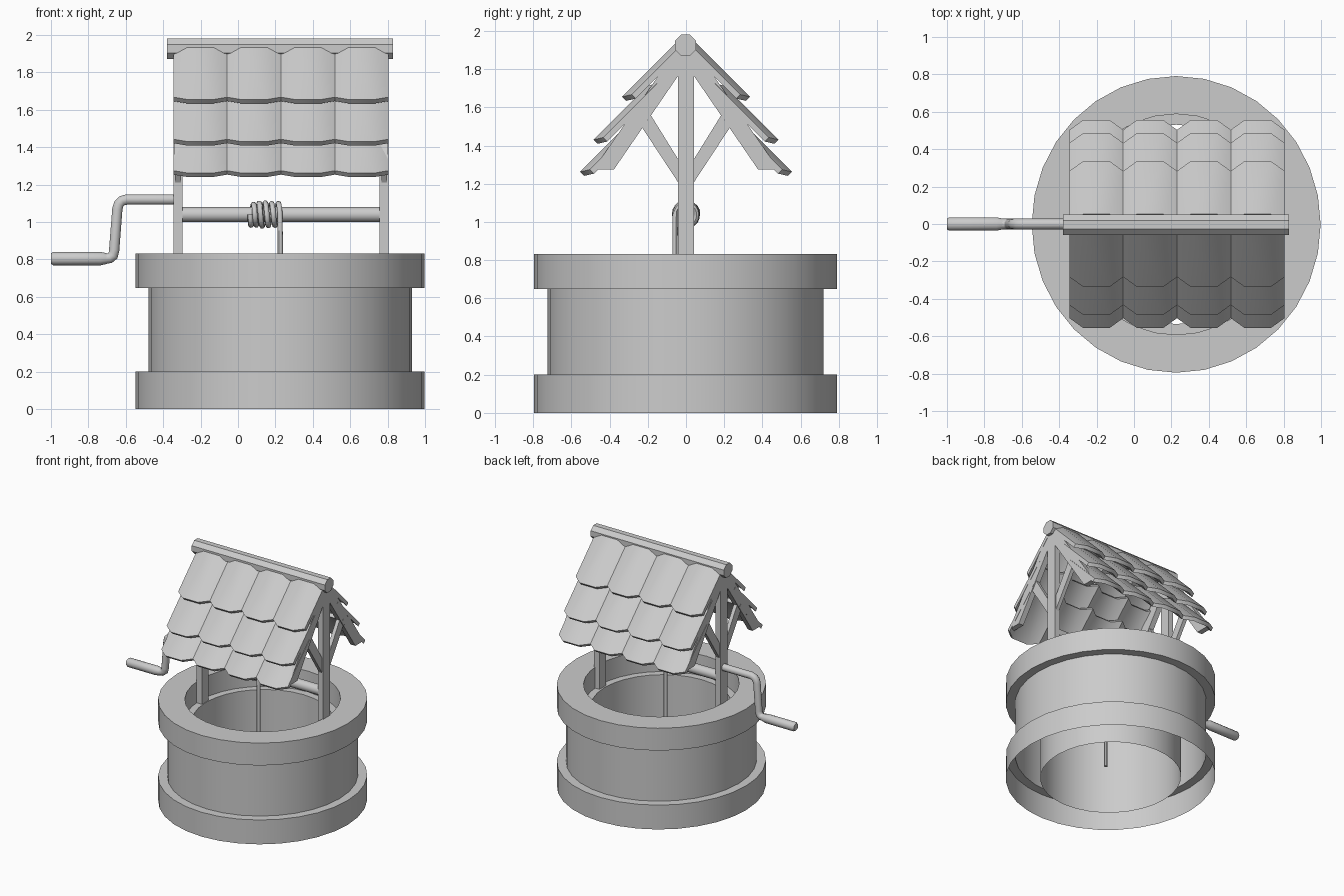
import bpy, bmesh, math
from mathutils import Vector

if "Cube" in bpy.data.objects:
    bpy.data.objects.remove(bpy.data.objects["Cube"])

CX = 0.2255                    # well centre in x
POSTS = (-0.321, 0.781)        # end frame positions in x


def make(name, verts, faces, smooth=None):
    me = bpy.data.meshes.new(name)
    me.from_pydata([tuple(v) for v in verts], [], faces)
    bm = bmesh.new()
    bm.from_mesh(me)
    bmesh.ops.recalc_face_normals(bm, faces=bm.faces)
    bm.to_mesh(me)
    bm.free()
    ob = bpy.data.objects.new(name, me)
    bpy.context.collection.objects.link(ob)
    if smooth:
        shade(ob, smooth)
    return ob


def shade(ob, angle):
    bpy.ops.object.select_all(action='DESELECT')
    ob.select_set(True)
    bpy.context.view_layer.objects.active = ob
    bpy.ops.object.shade_smooth_by_angle(angle=math.radians(angle))


def prism(name, outline, x0, x1, smooth=None):
    """Extrude a (y, z) outline along x."""
    n = len(outline)
    verts = [(x, y, z) for x in (x0, x1) for y, z in outline]
    faces = [list(range(n)), list(range(n, 2 * n))]
    faces += [(i, (i + 1) % n, n + (i + 1) % n, n + i) for i in range(n)]
    return make(name, verts, faces, smooth)


def ring(r, n, z, y=0, phase=0):
    return [(y + r * math.cos(2 * math.pi * (i + phase) / n),
             z + r * math.sin(2 * math.pi * (i + phase) / n)) for i in range(n)]


def lathe(name, prof, n, place):
    """Revolve (radius, height) points; place maps (cos*r, sin*r, h) to space."""
    verts = [place(r * math.cos(2 * math.pi * i / n), r * math.sin(2 * math.pi * i / n), h)
             for r, h in prof for i in range(n)]
    faces = [(j * n + i, j * n + (i + 1) % n, (j + 1) * n + (i + 1) % n, (j + 1) * n + i)
             for j in range(len(prof) - 1) for i in range(n)]
    return make(name, verts, faces, 35)


def tube(name, pts, radius, res=3):
    cu = bpy.data.curves.new(name, 'CURVE')
    cu.dimensions = '3D'
    cu.bevel_depth = radius
    cu.bevel_resolution = res
    cu.use_fill_caps = True
    sp = cu.splines.new('POLY')
    sp.points.add(len(pts) - 1)
    for p, co in zip(sp.points, pts):
        p.co = (*co, 1)
    ob = bpy.data.objects.new(name, cu)
    bpy.context.collection.objects.link(ob)
    bpy.ops.object.select_all(action='DESELECT')
    ob.select_set(True)
    bpy.context.view_layer.objects.active = ob
    bpy.ops.object.convert(target='MESH')
    shade(bpy.context.object, 45)


# Stone well: one hollow shell, open underneath
lathe("well_wall", [(.793, 0), (.793, .2), (.723, .2), (.723, .648), (.793, .648), (.793, .832),
                    (.59, .832), (.59, .66), (.533, .66), (.533, 0)], 32,
      lambda a, b, h: (CX + a * .974, b - .002, h))

# End frames: post, rafters and braces
for side, x in zip(("left", "right"), POSTS):
    prism(side + "_post", [(-.043, .65), (.043, .65), (.043, 1.9), (-.043, 1.9)],
          x - .024, x + .024)
    for face, s in (("front", -1), ("back", 1)):
        prism(f"{side}_{face}_rafter",
              [(s * y, z) for y, z in ((.0, 1.825), (.377, 1.275), (.485, 1.275), (.03, 1.93), (0, 1.93))],
              x - .022, x + .022)
        prism(f"{side}_{face}_brace",
              [(s * y, z) for y, z in ((.03, 1.19), (.237, 1.505), (.185, 1.56), (.03, 1.31))],
              x - .015, x + .015)

# Ridge beam
prism("ridge_beam", ring(.0595, 8, 1.925, -.003, .5), -.38, .83)

# Roof tiles: arched slabs at 45 degrees, three overlapping rows of four per side
down = Vector((0, .7071, -.7071))
out = Vector((0, .7071, .7071))
x_start, width, length = -.345, .2875, .40
profile = ((0, 0), (.25, 1), (.75, 1), (1, 0))
for s, face in ((-1, "front"), (1, "back")):
    for row, tip in enumerate(((.335, 1.655), (.485, 1.43), (.555, 1.262))):
        for col in range(4):
            loops = []
            for along, depth in ((0, 0), (length, 0), (length, .03), (0, .03)):
                for u, bulge in profile:
                    p = Vector((x_start + (col + u) * width, *tip))
                    p += down * (along - length) - out * depth
                    p -= (out * .028 + down * .045) * (1 - bulge)
                    p.y *= s
                    loops.append(p)
            faces = [(4 * j + i, 4 * j + i + 1, 4 * ((j + 1) % 4) + i + 1, 4 * ((j + 1) % 4) + i)
                     for j in range(4) for i in range(3)]
            faces += [(0, 4, 8, 12), (3, 7, 11, 15)]
            make(f"{face}_tile_{row}_{col}", loops, faces, 40)

# Axle between the posts
prism("axle", ring(.04, 16, 1.04), POSTS[0], POSTS[1], 40)

# Crank arm with rounded elbows
arm = [(-.32, 1.12), (-.595, 1.12), (-.62, 1.113), (-.637, 1.096), (-.645, 1.07),
       (-.662, .85), (-.668, .82), (-.685, .806), (-.73, .803)]
tube("crank_arm", [(x, 0, z) for x, z in arm], .029)

# Handle grip
lathe("crank_handle", [(0, -1), (.028, -1), (.036, -.988), (.036, -.735), (.028, -.7), (0, -.7)], 12,
      lambda a, b, h: (h, a, .804 + b))

# Rope wound on the axle, then hanging into the well
rope = []
turns, steps = 5, 100
for i in range(steps + 1):
    t = i / steps
    a = 2 * math.pi * turns * (1 - t)
    r = .056 + .006 * math.sin(2.3 * a) * (1 - t)
    rope.append((.065 + .16 * t ** 1.15, -r * math.cos(a), 1.04 + r * 1.05 * math.sin(a)))
rope += [(.226, -.057, .9), (.226, -.057, .12)]
tube("rope", rope, .0145, 2)
